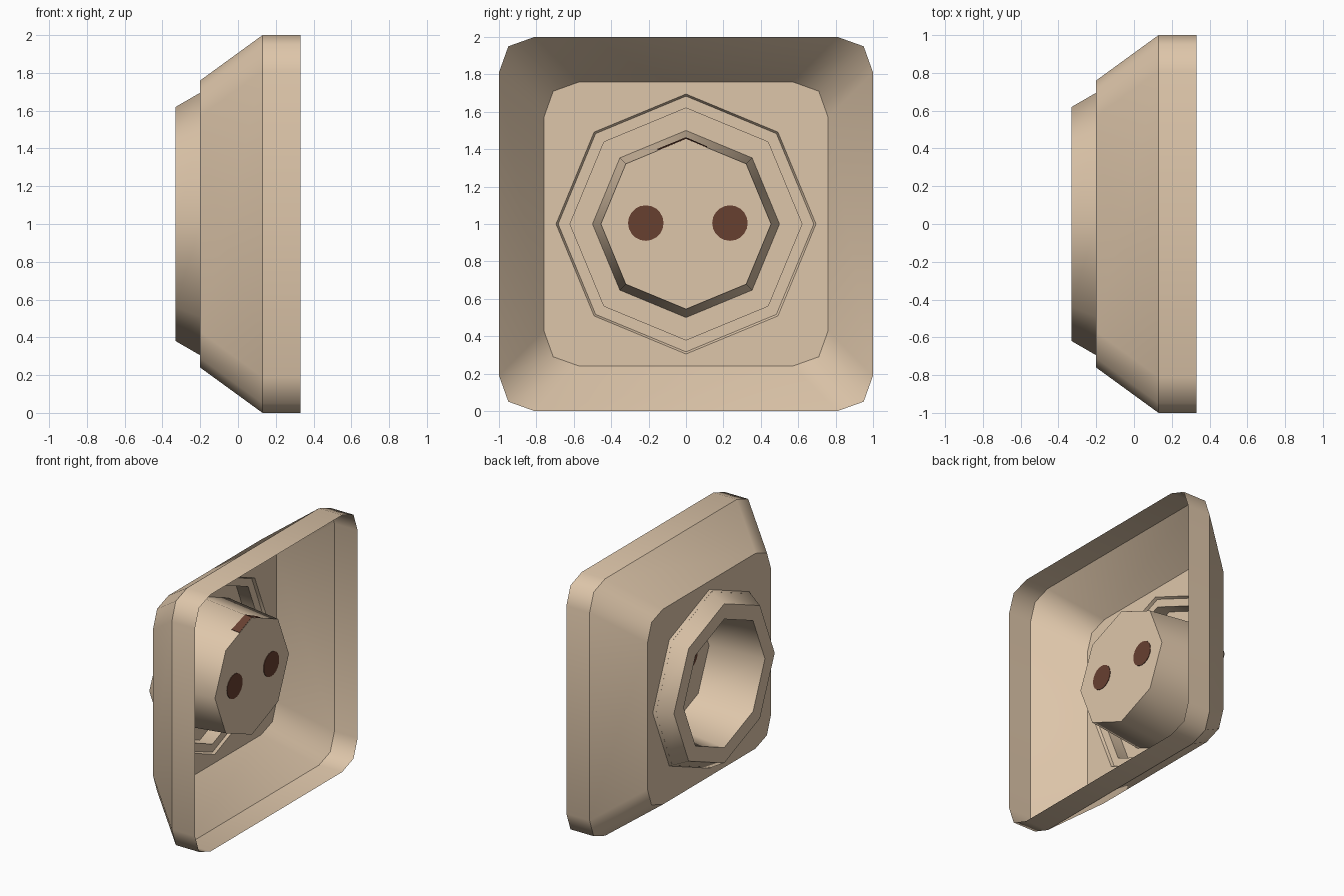
import bpy, bmesh, math
from mathutils import Matrix, Vector

if "Cube" in bpy.data.objects:
    bpy.data.objects.remove(bpy.data.objects["Cube"])

ZC = 1.0  # height of the centre axis


def material(name, rgb):
    m = bpy.data.materials.new(name)
    m.diffuse_color = (*rgb, 1)
    m.use_nodes = True
    m.node_tree.nodes["Principled BSDF"].inputs["Base Color"].default_value = m.diffuse_color
    return m


TAN = material("warm_beige", (0.73, 0.565, 0.402))
BROWN = material("dark_brown", (0.136, 0.05, 0.03))


def finish(bm, name, mat, smooth=True):
    # smooth around the axis, sharp along every cross-section ring
    bm.normal_update()
    for f in bm.faces:
        f.smooth = smooth
    for e in bm.edges:
        a, b = e.verts
        e.smooth = abs(a.co.x - b.co.x) > 1e-4
    me = bpy.data.meshes.new(name)
    bm.to_mesh(me)
    bm.free()
    me.materials.append(mat)
    ob = bpy.data.objects.new(name, me)
    bpy.context.collection.objects.link(ob)
    return ob


def octagon(r):
    return [(r * math.cos(i * math.pi / 4), r * math.sin(i * math.pi / 4)) for i in range(8)]


def rounded_square(h, a, b):
    corner = [(h, a), (b, b), (a, h)]
    pts = []
    for k in range(4):
        c, s = round(math.cos(k * math.pi / 2)), round(math.sin(k * math.pi / 2))
        pts += [(c * y - s * z, s * y + c * z) for y, z in corner]
    return pts


def ring(bm, x, pts):
    return [bm.verts.new((x, y, ZC + z)) for y, z in pts]


def skin(bm, rings):
    for A, B in zip(rings, rings[1:]):
        for i in range(len(A)):
            j = (i + 1) % len(A)
            bm.faces.new((A[i], A[j], B[j], B[i]))


def loop_edges(bm, loop):
    return [bm.edges.get((v, w)) or bm.edges.new((v, w)) for v, w in zip(loop, loop[1:] + loop[:1])]


# frame: open single-walled shell, plate with an octagonal opening
bm = bmesh.new()
sections = [(0.33, 1.0, 0.81, 0.95), (0.13, 1.0, 0.81, 0.95), (-0.2, 0.76, 0.57, 0.71)]
rings = [ring(bm, x, rounded_square(h, a, b)) for x, h, a, b in sections]
skin(bm, rings)
hole = ring(bm, -0.2, octagon(0.695))
bmesh.ops.triangle_fill(bm, use_beauty=True, normal=(-1, 0, 0),
                        edges=loop_edges(bm, rings[-1]) + loop_edges(bm, hole))
finish(bm, "wall_frame", TAN)

# collar and socket cup, capped at the inner end
CUP = [(-0.33, 0.5), (0.12, 0.455)]
bm = bmesh.new()
collar = [ring(bm, x, octagon(r)) for x, r in [(-0.2, 0.695), (-0.33, 0.62)] + CUP]
skin(bm, collar)
bm.faces.new(collar[-1])
finish(bm, "collar_and_cup", TAN)

# stepped flange inside the collar
bm = bmesh.new()
skin(bm, [ring(bm, x, octagon(r)) for x, r in [(-0.22, 0.684), (-0.22, 0.62), (-0.33, 0.62)]])
finish(bm, "inner_flange", TAN)

# pin holes: thin dark discs through the cap
for name, y in (("pin_hole_left", -0.215), ("pin_hole_right", 0.235)):
    bm = bmesh.new()
    bmesh.ops.create_cone(bm, cap_ends=True, segments=20, radius1=0.095, radius2=0.095, depth=0.008,
                          matrix=Matrix.Translation((0.12, y, ZC + 0.005)) @ Matrix.Rotation(math.pi / 2, 4, 'Y'))
    finish(bm, name, BROWN, False)

# dark contact mark folded over the top ridge of the cup
bm = bmesh.new()
rows = []
for y, x0 in ((-0.15, 0.05), (0, 0.06), (0.11, 0.085)):
    row = []
    for x in (x0, 0.117):
        r = 0.5 - 0.1 * (x + 0.33)
        row.append(bm.verts.new((x, y, ZC + r - abs(y) * math.tan(math.pi / 8))))
    rows.append(row)
for A, B in zip(rows, rows[1:]):
    bm.faces.new((A[0], A[1], B[1], B[0]))
mark = finish(bm, "contact_mark", BROWN, False)
mod = mark.modifiers.new("thickness", 'SOLIDIFY')
mod.thickness = 0.006
mod.offset = 0
